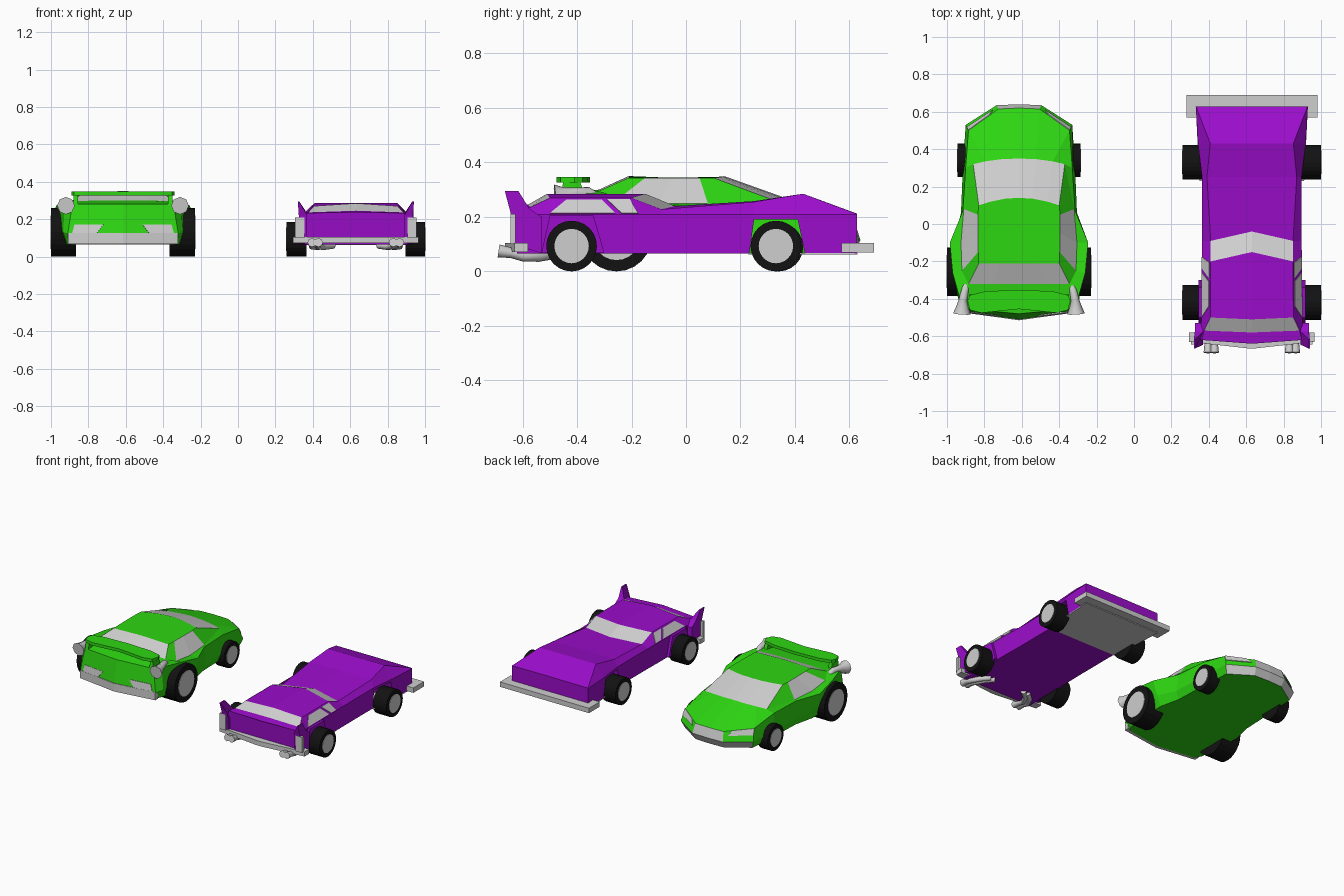
import bpy, bmesh
from mathutils import Vector, Matrix

if "Cube" in bpy.data.objects:
    bpy.data.objects.remove(bpy.data.objects["Cube"], do_unlink=True)


def material(name, color):
    m = bpy.data.materials.new(name)
    m.use_nodes = True
    m.diffuse_color = (*color, 1)
    bsdf = next(n for n in m.node_tree.nodes if n.type == "BSDF_PRINCIPLED")
    bsdf.inputs["Base Color"].default_value = (*color, 1)
    return m


PURPLE = material("purple_paint", (.33, .004, .6))
GREEN = material("green_paint", (.027, .68, .006))
GREY = material("light_grey", (.62, .62, .62))
BLACK = material("black_rubber", (.006, .006, .006))


def finish(name, bm, cx, *mats):
    bmesh.ops.recalc_face_normals(bm, faces=bm.faces)
    mesh = bpy.data.meshes.new(name)
    bm.to_mesh(mesh)
    bm.free()
    for m in mats:
        mesh.materials.append(m)
    ob = bpy.data.objects.new(name, mesh)
    ob.location.x = cx
    bpy.context.collection.objects.link(ob)
    return ob


def loft(name, halves, cx, paint, is_grey):
    """Skin mirrored half rings; is_grey(row, segment) picks the grey faces."""
    bm = bmesh.new()
    rings = []
    for half in halves:
        ring = list(half) + [(-x, y, z) for x, y, z in reversed(half) if x]
        rings.append([bm.verts.new(p) for p in ring])
    n, h = len(rings[0]), len(halves[0])
    for r, (a, b) in enumerate(zip(rings, rings[1:])):
        for j in range(n):
            k = (j + 1) % n
            seg = j if j < h - 1 else 2 * h - 3 - j
            f = bm.faces.new((a[j], a[k], b[k], b[j]))
            f.material_index = int(is_grey(r, seg))
    bm.faces.new(rings[0])
    bm.faces.new(rings[-1])
    return finish(name, bm, cx, paint, GREY)


def prism(name, outline, axis, lo, hi, cx, mat):
    """Extrude an outline: yz points along x, or xy points along z."""
    def place(p, d):
        return (d, *p) if axis == "x" else (*p, d)
    bm = bmesh.new()
    a, b = ([bm.verts.new(place(p, d)) for p in outline] for d in (lo, hi))
    bm.faces.new(a)
    bm.faces.new(b)
    for i in range(len(a)):
        k = (i + 1) % len(a)
        bm.faces.new((a[i], a[k], b[k], b[i]))
    return finish(name, bm, cx, mat)


def both(half):
    return half + [(-x, y) for x, y in reversed(half)]


def patch(name, corners, uvs, cx, mat):
    """Thin plate on the face a-b-c-d, given by positions on it, on both sides."""
    a, b, c, d = map(Vector, corners)
    out = (b - a).cross(d - a).normalized()
    if out.dot(Vector((a.x, a.y, 0))) < 0:
        out = -out
    pts = [a.lerp(b, u).lerp(d.lerp(c, u), v) for u, v in uvs]
    for side, s in (("left", 1), ("right", -1)):
        bm = bmesh.new()
        flip = Matrix.Diagonal((s, 1, 1))
        low = [bm.verts.new(flip @ (p - out * .003)) for p in pts]
        top = [bm.verts.new(flip @ (p + out * .004)) for p in pts]
        bm.faces.new(low)
        bm.faces.new(top)
        for i in range(len(pts)):
            k = (i + 1) % len(pts)
            bm.faces.new((low[i], low[k], top[k], top[i]))
        finish(f"{side}_{name}", bm, cx, mat)


def wheel_pair(name, cx, y, radius, inner, outer):
    for side, s in (("left", 1), ("right", -1)):
        bm = bmesh.new()
        for r, lo, hi, index in ((radius, inner, outer, 0),
                                 (radius * .68, inner + .01, outer + .003, 1)):
            m = Matrix.Translation((s * (lo + hi) / 2, y, radius)) @ Matrix.Rotation(1.5708, 4, "Y")
            done = set(bm.faces)
            bmesh.ops.create_cone(bm, cap_ends=True, segments=24, radius1=r,
                                  radius2=r, depth=hi - lo, matrix=m)
            for f in set(bm.faces) - done:
                f.material_index = index
        finish(f"{side}_{name}", bm, cx, BLACK, GREY)


def pipe(name, pts, radii, cx):
    cu = bpy.data.curves.new(name, "CURVE")
    cu.dimensions = "3D"
    cu.bevel_depth = 1
    cu.bevel_resolution = 2
    cu.use_fill_caps = True
    sp = cu.splines.new("POLY")
    sp.points.add(len(pts) - 1)
    for p, co, r in zip(sp.points, pts, radii):
        p.co = (*co, 1)
        p.radius = r
    cu.materials.append(GREY)
    ob = bpy.data.objects.new(name, cu)
    ob.location.x = cx
    bpy.context.collection.objects.link(ob)


# ---- Purple car: cross-sections from tail to nose ----
P = .63
# y, shoulder half width, top half width, top z, centre z, centre y shift
sections = [
    (-.62, .275, .268, .232, .238, -.02),
    (-.57, .272, .255, .236, .245, -.01),
    (-.5, .27, .222, .27, .285, -.01),
    (-.2, .268, .22, .27, .285, .05),
    (-.09, .266, .22, .228, .24, .05),
    (.25, .266, .24, .255, .258, 0),
    (.43, .288, .222, .285, .285, 0),
    (.628, .3, .298, .211, .212, 0),
]
rows = [[(w, y, .065), (w, y, .208), (t, y, zt), (0, y + dy, zc)]
        for y, w, t, zt, zc, dy in sections]
car = loft("purple_body", rows, P, PURPLE, lambda r, s: s == 2 and r in (1, 3))

# Open front wheel arch
cutter = prism("arch_cutter", [(.23, .05), (.25, .19), (.41, .19), (.44, .05)],
               "x", -.4, .4, P, PURPLE)
cutter.hide_render = True
cut = car.modifiers.new("arch", "BOOLEAN")
cut.operation = "DIFFERENCE"
cut.solver = "EXACT"
cut.object = cutter
bpy.context.view_layer.objects.active = car
bpy.ops.object.modifier_apply(modifier="arch")
bpy.data.objects.remove(cutter, do_unlink=True)

# Side windows
glass = [(.27, -.5, .208), (.268, -.2, .208), (.22, -.2, .27), (.222, -.5, .27)]
patch("rear_side_window", glass, [(0, .06), (.8, .06), (.64, .85), (.2, .85)], P, GREY)
patch("front_side_window", glass, [(.88, .06), (1.08, .06), (.98, .88), (.7, .88)], P, GREY)

# Floor plate and bumpers
prism("front_floor", both([(.28, .23), (.3, .63)]), "z", .062, .068, P, GREY)
prism("front_bumper", both([(.35, .57), (.35, .69)]), "z", .07, .105, P, GREY)
prism("rear_bumper", both([(.335, -.58), (.335, -.63), (.02, -.665)]), "z", .072, .105, P, GREY)

for side, s in (("left", 1), ("right", -1)):
    # Tail fin, leaning to a thin outer crest
    fin = prism(side + "_tail_fin", [(-.635, .1), (-.645, .22), (-.665, .295), (-.615, .295),
                                     (-.575, .23), (-.53, .2), (-.53, .066)],
                "x", s * .26, s * .305, P, PURPLE)
    for v in fin.data.vertices:
        if v.co.z > .25:
            v.co.x = s * max(abs(v.co.x), .297) + s * .005
    prism(side + "_tail_light", [(-.645, .1), (-.645, .21), (-.625, .21), (-.625, .1)],
          "x", s * .275, s * .325, P, GREY)
    prism(side + "_rear_fender", [(-.53, .07), (-.5, .206), (-.34, .206), (-.3, .07)],
          "x", s * .25, s * .286, P, PURPLE)
    for i, x in enumerate((.2, .234)):
        pipe(f"{side}_exhaust_{i}", [(s * x, -.688, .075), (s * x, -.64, .068), (s * x, -.6, .055),
                                     (s * (x - .03), -.54, .053), (s * (x - .08), -.5, .06)],
             [.024, .019, .018, .018, .018], P)

wheel_pair("purple_rear_wheel", P, -.42, .093, .265, .37)
wheel_pair("purple_front_wheel", P, .33, .093, .265, .37)

# ---- Green car: stacked plan outlines, nose to tail ----
G = -.615
sill = [(0, .64, .115), (.12, .635, .115), (.285, .53, .12), (.3, .3, .12), (.31, .06, .12),
        (.345, -.09, .14), (.34, -.26, .14), (.32, -.42, .13), (.295, -.47, .125), (0, -.51, .125)]
belt = [(0, .62, .18), (.11, .615, .18), (.27, .5, .2), (.285, .3, .235), (.3, .07, .24),
        (.37, -.1, .245), (.355, -.26, .275), (.31, -.42, .285), (.27, -.455, .28), (0, -.48, .28)]
base = [(0, .35, .275), (.09, .347, .272), (.18, .335, .268), (.245, .32, .262), (.295, .08, .25),
        (.31, -.1, .25), (.305, -.25, .265), (.27, -.32, .295), (.14, -.32, .3), (0, -.32, .3)]
roof = [(0, .14), (.075, .135), (.15, .12), (.215, .1), (.22, .05),
        (.22, -.05), (.218, -.15), (.215, -.21), (.1, -.21), (0, -.21)]
roof = [(x, y, .35 - x * .03) for x, y in roof]
floor = [(x * .93, y * .96, .065) for x, y, z in sill]

grey_faces = {(0, 0), (0, 1), (0, 8), (1, 0),          # lip, rear bumper, grille
              (3, 0), (3, 1), (3, 2), (3, 4), (3, 5),  # windscreen, side windows
              (3, 7), (3, 8)}                          # rear window
loft("green_body", [floor, sill, belt, base, roof], G, GREEN, lambda r, s: (r, s) in grey_faces)

# Lights
patch("headlight", [sill[1], sill[2], belt[2], belt[1]],
      [(.15, .55), (1, .5), (1, 1), (.3, 1)], G, GREY)
patch("tail_lamp", [sill[9], sill[8], belt[8], belt[9]],
      [(.47, 0), (.92, 0), (.9, .3), (.36, .3)], G, GREY)

# Rear bumper rail and wing
prism("green_rear_bumper", both([(.295, -.44), (.295, -.473), (.001, -.515)]), "z", .068, .125, G, GREY)
prism("rear_wing", both([(.001, -.352), (.18, -.36), (.262, -.38), (.275, -.41), (.262, -.46),
                         (.2, -.475), (.001, -.455)]), "z", .326, .347, G, GREEN)
for side, s in (("left", 1), ("right", -1)):
    prism(side + "_wing_post", [(-.46, .27), (-.45, .335), (-.39, .335), (-.37, .27)],
          "x", s * .24, s * .265, G, GREEN)
    pipe(side + "_trumpet", [(s * .275, -.31, .26), (s * .29, -.36, .29), (s * .3, -.41, .285),
                             (s * .303, -.45, .275), (s * .305, -.48, .272)],
         [.018, .02, .023, .036, .047], G)

wheel_pair("green_rear_wheel", G, -.255, .13, .25, .385)
wheel_pair("green_front_wheel", G, .34, .09, .25, .328)
